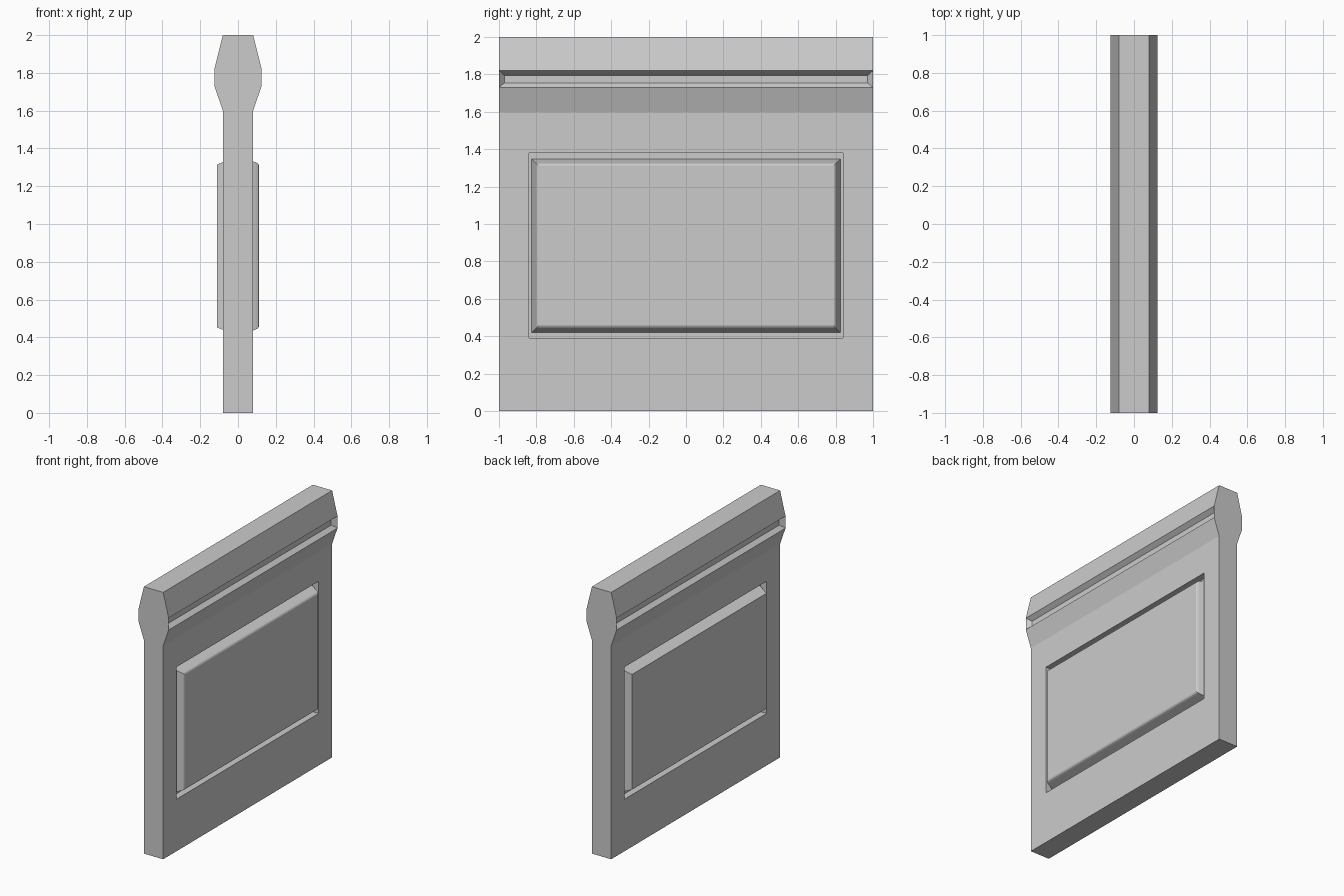
import bpy, bmesh

if "Cube" in bpy.data.objects:
    bpy.data.objects.remove(bpy.data.objects["Cube"])

# Half cross-section of the slab and its moulded top rail (x, z)
half = [(0.08, 0), (0.08, 1.6), (0.125, 1.73), (0.125, 1.82), (0.08, 2.0)]
profile = half + [(-x, z) for x, z in reversed(half)]

bm = bmesh.new()
front = [bm.verts.new((x, -1, z)) for x, z in profile]
end = bm.faces.new(front)
ext = bmesh.ops.extrude_face_region(bm, geom=[end])
new_verts = [g for g in ext["geom"] if isinstance(g, bmesh.types.BMVert)]
bmesh.ops.translate(bm, verts=new_verts, vec=(0, 2, 0))
if len([f for f in bm.faces if len(f.verts) == 10]) < 2:
    bm.faces.new(front)
bmesh.ops.recalc_face_normals(bm, faces=bm.faces)


def side_face(side, z):
    """Face on the given x side whose centre is at height z."""
    return min((f for f in bm.faces if f.normal.x * side > 0.9),
               key=lambda f: abs(f.calc_center_median().z - z))


def ring(face, side, y, z0, z1, x):
    """Inset a face and place its corners on a new rectangle."""
    bmesh.ops.inset_individual(bm, faces=[face], thickness=0.001)
    cz = face.calc_center_median().z
    for v in face.verts:
        v.co = (side * x, y if v.co.y > 0 else -y, z1 if v.co.z > cz else z0)


for side in (1, -1):
    # Sunken channel along the rail
    ring(side_face(side, 1.775), side, 0.971, 1.755, 1.795, 0.093)

    # Recess with a raised, tapered panel in it
    wall = side_face(side, 0.8)
    steps = [(0.84, 0.39, 1.38, 0.08), (0.84, 0.39, 1.38, 0.03),
             (0.825, 0.42, 1.348, 0.03)]
    if side > 0:
        steps += [(0.803, 0.442, 1.326, 0.095), (0.798, 0.447, 1.321, 0.105),
                  (0.79, 0.456, 1.312, 0.11)]
    else:
        steps += [(0.795, 0.452, 1.315, 0.11)]
    for s in steps:
        ring(wall, side, *s)

bm.normal_update()
bmesh.ops.recalc_face_normals(bm, faces=bm.faces)
mesh = bpy.data.meshes.new("panelled_wall")
bm.to_mesh(mesh)
bm.free()
obj = bpy.data.objects.new("panelled_wall", mesh)
bpy.context.collection.objects.link(obj)
